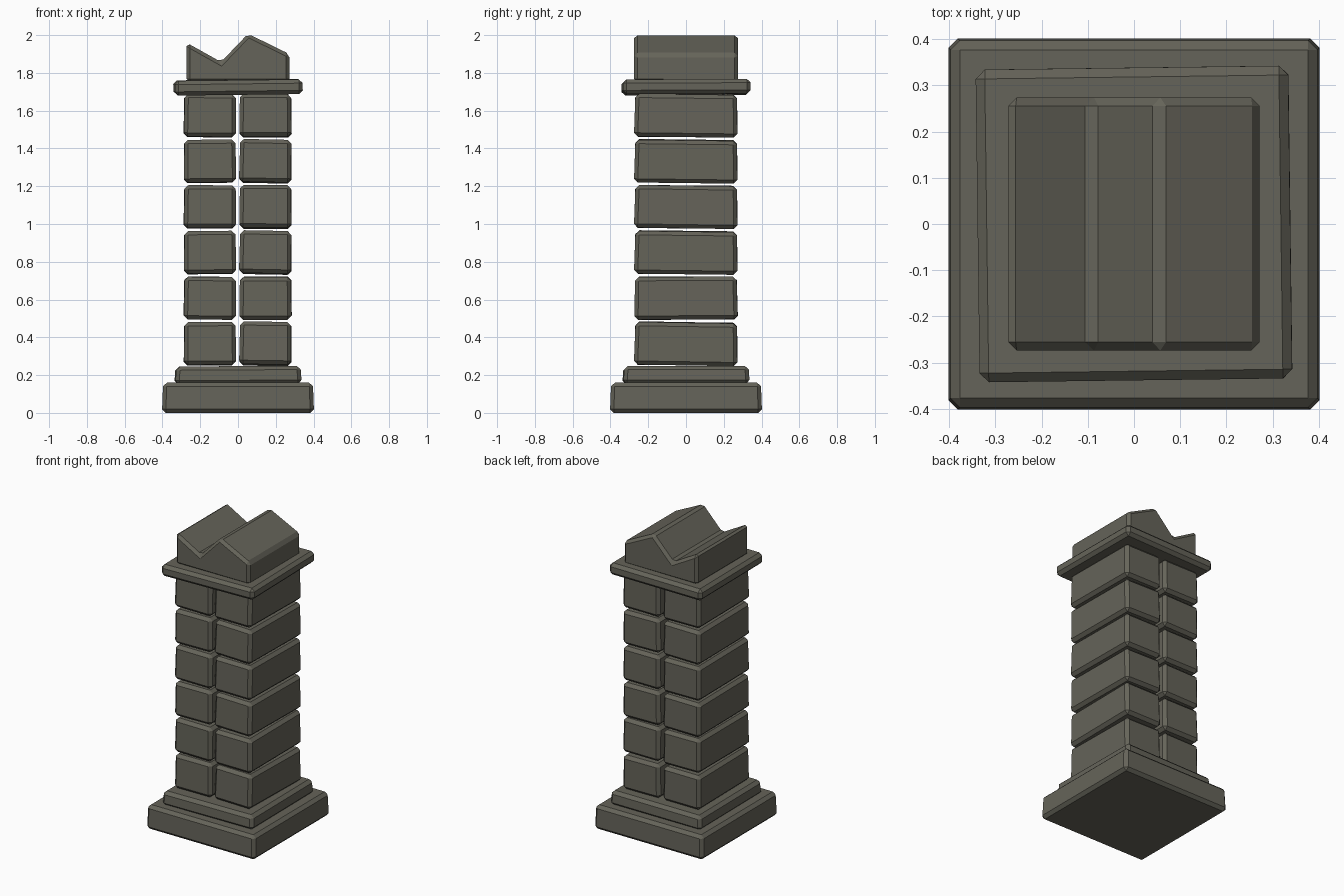
import bpy, bmesh
from mathutils import Matrix, Euler

if "Cube" in bpy.data.objects:
    bpy.data.objects.remove(bpy.data.objects["Cube"])

stone = bpy.data.materials.new("dark_stone")
stone.diffuse_color = (0.13, 0.126, 0.1, 1)
stone.use_nodes = True
stone.node_tree.nodes["Principled BSDF"].inputs["Base Color"].default_value = stone.diffuse_color


def finish(name, bm, width):
    """Chamfer every edge and turn the bmesh into an object."""
    bmesh.ops.recalc_face_normals(bm, faces=bm.faces)
    bmesh.ops.bevel(bm, geom=bm.edges[:], offset=width, segments=1,
                    affect='EDGES', clamp_overlap=True)
    bmesh.ops.recalc_face_normals(bm, faces=bm.faces)
    me = bpy.data.meshes.new(name)
    bm.to_mesh(me)
    bm.free()
    me.materials.append(stone)
    ob = bpy.data.objects.new(name, me)
    bpy.context.collection.objects.link(ob)
    return ob


def block(name, center, size, rot=(0, 0, 0), taper=1.0, width=0.02):
    bm = bmesh.new()
    bmesh.ops.create_cube(bm, size=1)
    for v in bm.verts:
        k = taper if v.co.z > 0 else 1.0
        v.co.x *= size[0] * k
        v.co.y *= size[1] * k
        v.co.z *= size[2]
    ob = finish(name, bm, width)
    ob.data.transform(Matrix.Translation(center) @ Euler(rot).to_matrix().to_4x4())
    return ob


# stepped base
block("base_slab", (0, 0, 0.08), (0.805, 0.805, 0.16), taper=0.985)
block("base_step", (0, 0, 0.2), (0.67, 0.67, 0.095), (0, -0.006, 0.008), 0.98)

# shaft: six courses of two slightly crooked stones
tilts = [(-0.016, 0.004), (0.006, -0.01), (-0.012, 0.008),
         (-0.014, -0.006), (-0.012, 0.01), (-0.012, -0.008)]
for i, (rx, ry) in enumerate(tilts):
    z = 0.366 + i * 0.2415
    block(f"stone_left_{i + 1}", (-0.149, 0, z), (0.276, 0.548, 0.226),
          (rx * 0.5, -ry, 0.004), 0.98)
    block(f"stone_right_{i + 1}", (0.146, 0, z), (0.276, 0.548, 0.226),
          (rx, ry + 0.01, -0.004), 0.98)

# crooked cap slab
block("cap_slab", (0, 0, 1.724), (0.677, 0.677, 0.078), (0.004, -0.012, 0.013))

# broken crown: zigzag profile extruded front to back
profile = [(-0.272, 1.75), (0.272, 1.75), (0.272, 1.9),
           (0.053, 2.007), (-0.09, 1.858), (-0.272, 1.96)]
bm = bmesh.new()
face = bm.faces.new([bm.verts.new((x, -0.274, z)) for x, z in profile])
ext = bmesh.ops.extrude_face_region(bm, geom=[face])
for v in ext["geom"]:
    if isinstance(v, bmesh.types.BMVert):
        v.co.y = 0.274
finish("broken_crown", bm, 0.018)
